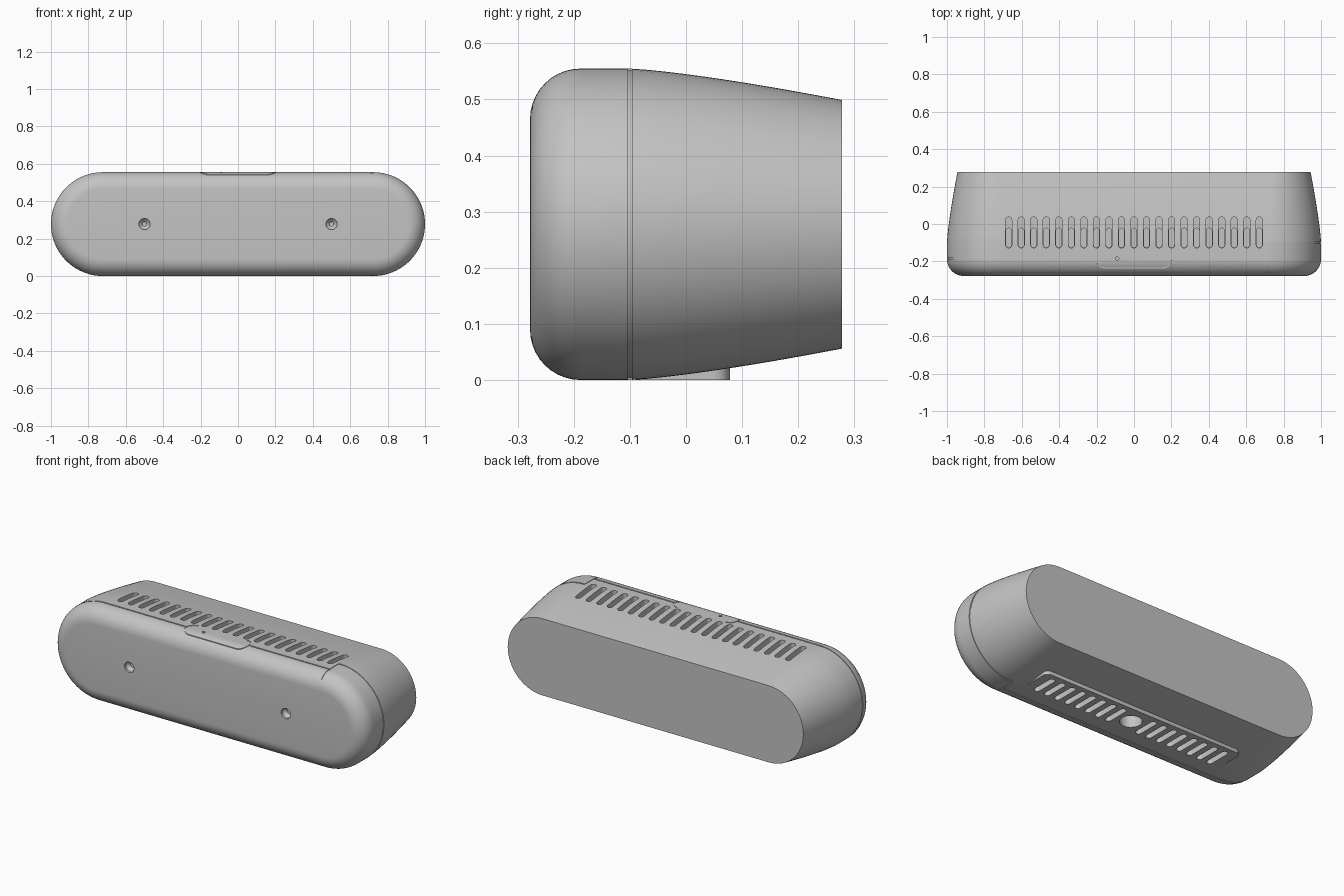
import bpy, bmesh, math
from mathutils import Vector

cube = bpy.data.objects.get("Cube")
if cube:
    bpy.data.objects.remove(cube, do_unlink=True)

MID, HALF, STRAIGHT = 0.2775, 0.2775, 0.7225   # centre height, end radius, half straight length
FRONT, BACK, FILLET, TAPER = -0.278, 0.278, 0.09, -0.1

grey = bpy.data.materials.new("housing grey")
grey.use_nodes = True
grey.diffuse_color = (0.55, 0.55, 0.55, 1)
bsdf = next(n for n in grey.node_tree.nodes if n.type == 'BSDF_PRINCIPLED')
bsdf.inputs["Base Color"].default_value = grey.diffuse_color


def stadium(half_len, r, n):
    """Outline of a long slot: two half circles joined by straight sides."""
    pts = []
    for side in (1, -1):
        for i in range(n + 1):
            a = -math.pi / 2 + math.pi * i / n
            pts.append((side * (half_len + r * math.cos(a)), side * r * math.sin(a)))
    return pts


def loft(bm, rings):
    """Closed solid through a list of matching rings."""
    rows = [[bm.verts.new(p) for p in ring] for ring in rings]
    n = len(rows[0])
    for a, b in zip(rows, rows[1:]):
        for i in range(n):
            bm.faces.new((a[i], a[(i + 1) % n], b[(i + 1) % n], b[i]))
    bm.faces.new(rows[0])
    bm.faces.new(rows[-1])


def make(name, solids):
    bm = bmesh.new()
    for rings in solids:
        loft(bm, rings)
    bmesh.ops.recalc_face_normals(bm, faces=bm.faces)
    mesh = bpy.data.meshes.new(name)
    bm.to_mesh(mesh)
    bm.free()
    obj = bpy.data.objects.new(name, mesh)
    mesh.materials.append(grey)
    bpy.context.collection.objects.link(obj)
    return obj


def combine(target, name, solids, operation='DIFFERENCE'):
    """Apply a boolean to the target and discard the helper."""
    helper = make(name, solids)
    helper.hide_render = True
    mod = target.modifiers.new(name, 'BOOLEAN')
    mod.operation, mod.solver, mod.object = operation, 'EXACT', helper
    bpy.context.view_layer.objects.active = target
    bpy.ops.object.modifier_apply(modifier=mod.name)
    bpy.data.objects.remove(helper, do_unlink=True)


def inset(y):
    """How far the skin lies inside the widest outline at depth y."""
    if y < FRONT + FILLET:
        u = min(1, (FRONT + FILLET - y) / FILLET)
        return FILLET * (1 - math.sqrt(1 - u * u))
    return 0.056 * (max(0, y - TAPER) / (BACK - TAPER)) ** 1.3


def skin(x, y, side=1):
    """Point on the straight top (side 1) or bottom (side -1)."""
    return Vector((x, y, MID + side * (HALF - inset(y))))


def end_arc(side, y, n=24):
    """Points around one rounded end, top to bottom."""
    r = HALF - inset(y)
    return [Vector((side * (STRAIGHT + r * math.sin(a)), y, MID + r * math.cos(a)))
            for a in (math.pi * i / n for i in range(n + 1))]


def groove(points, r=0.0035):
    """Thin square tube along a path on the skin."""
    rings = []
    for i, p in enumerate(points):
        t = (points[min(i + 1, len(points) - 1)] - points[max(i - 1, 0)]).normalized()
        out = Vector((p.x - max(-STRAIGHT, min(STRAIGHT, p.x)), 0, p.z - MID))
        b = t.cross(out).normalized()
        o = b.cross(t)
        rings.append([p + r * (sx * b + sz * o) for sx, sz in ((-1, -1), (1, -1), (1, 1), (-1, 1))])
    return rings


def slot(x, y0, y1, r, z0, z1):
    """Upright slot running front to back."""
    outline = stadium((y1 - y0) / 2 - r, r, 8)
    return [[(x + v, (y0 + y1) / 2 + u, z) for u, v in outline] for z in (z0, z1)]


def disc(x, y, r, z, n=32):
    return [(x + r * math.cos(math.tau * i / n), y + r * math.sin(math.tau * i / n), z) for i in range(n)]


# Housing: rounded front edge, then a gently curved taper to the flat back
depths = [FRONT + FILLET * (1 - math.cos(math.pi / 2 * i / 10)) for i in range(11)]
depths += [TAPER + (BACK - TAPER) * i / 12 for i in range(13)]
housing = make("housing", [[[(u, y, MID + v) for u, v in stadium(STRAIGHT, HALF - inset(y), 40)]
                            for y in depths]])

# Flat foot pad under the housing
pad = []
for z in (0.0, 0.05):
    ring = []
    for k, (cx, cy) in enumerate(((0.61, 0.048), (-0.61, 0.048), (-0.61, -0.06), (0.61, -0.06))):
        for i in range(7):
            a = math.pi / 2 * (k + i / 6)
            ring.append((cx + 0.03 * math.cos(a), cy + 0.03 * math.sin(a), z))
    pad.append(ring)
combine(housing, "foot_pad", [pad], 'UNION')

# Top vents: shallow slots with a deeper front half
top_x = [0.067 * i for i in range(-10, 11)]
combine(housing, "top_vents", [slot(x, -0.128, 0.038, 0.0165, 0.515, 0.6) for x in top_x])
combine(housing, "top_vent_wells", [slot(x, -0.126, -0.022, 0.0145, 0.45, 0.53) for x in top_x])

# Bottom vents and the round mounting socket
bottom_x = [s * (0.1 + 0.067 * i) for s in (1, -1) for i in range(8)]
combine(housing, "bottom_vents", [slot(x, -0.1, 0.05, 0.0165, -0.05, 0.05) for x in bottom_x])
combine(housing, "mount_socket", [[disc(0, -0.025, 0.058, z) for z in (-0.05, 0.08)]])

# Countersunk holes in the front face
combine(housing, "front_holes", [
    [[(x, y, MID + v) for x, v, _ in disc(cx, 0, r, 0, 24)]
     for y, r in ((FRONT - 0.01, 0.03), (FRONT + 0.012, 0.03), (FRONT + 0.03, 0.012))]
    for cx in (-0.5, 0.5)])

# Seams: main shell line, stepped end cap line, front tab and cap corner lines
SEAM, STEP = -0.183, 0.745
main = [skin(-0.205, SEAM)] + end_arc(-1, SEAM) + [skin(0.715, SEAM, -1)]
right_top = [skin(0.205, SEAM), skin(0.715, SEAM)]
cap = [skin(0.715, TAPER)] + end_arc(1, TAPER)[1:-1] + [skin(0.715, TAPER, -1)]
combine(housing, "shell_seams", [groove(main), groove(right_top), groove(cap)])
tab = []
for side in (-1, 1):
    arc = [skin(side * (0.155 + 0.045 * math.cos(a)), -0.187 + 0.048 * math.sin(a))
           for a in (math.pi / 2 - math.pi * i / 12 for i in range(13))]
    tab += arc if side < 0 else arc[::-1]
combine(housing, "front_tab", [groove(tab, 0.003)])
corner = []
for side in (1, -1):
    ys = [TAPER - 0.004 - 0.155 * i / 12 for i in range(13)]
    corner.append(groove([skin(0.715, y, side) for y in ys], 0.003))
combine(housing, "cap_corner_seams", corner)
combine(housing, "indicator_hole", [[disc(-0.09, SEAM - 0.002, 0.009, z, 12) for z in (0.54, 0.6)]])

# Smooth skin with crisp cut edges
bpy.ops.object.select_all(action='DESELECT')
housing.select_set(True)
bpy.context.view_layer.objects.active = housing
bpy.ops.object.shade_smooth_by_angle(angle=math.radians(30))
